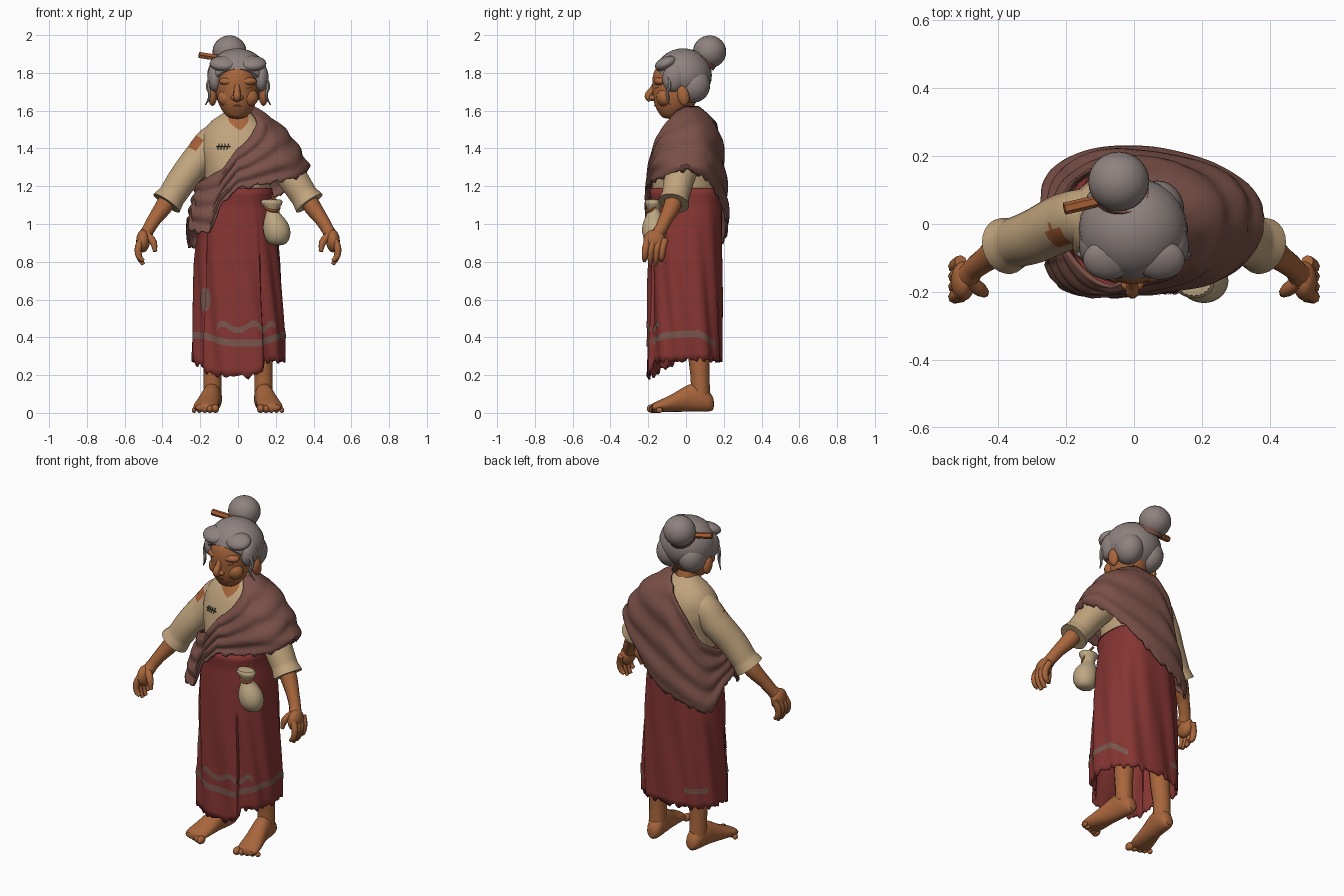
import bpy, bmesh, math
from mathutils import Matrix, Vector

cube = bpy.data.objects.get("Cube")
if cube:
    bpy.data.objects.remove(cube)


def material(name, rgb):
    lin = [((c / 255 + 0.055) / 1.055) ** 2.4 for c in rgb] + [1]
    m = bpy.data.materials.new(name)
    m.use_nodes = True
    m.diffuse_color = lin
    node = m.node_tree.nodes["Principled BSDF"]
    node.inputs["Base Color"].default_value = lin
    node.inputs["Roughness"].default_value = 0.9
    return m


skin = material("brown skin", (168, 102, 60))
hair = material("grey hair", (142, 130, 127))
cream = material("cream cloth", (192, 163, 125))
mauve = material("mauve wool", (121, 80, 71))
red = material("red cloth", (133, 53, 50))
trim = material("faded trim", (120, 86, 76))
sack = material("sack cloth", (190, 168, 132))
thread = material("dark thread", (66, 66, 60))
wood = material("orange wood", (165, 94, 54))
lip = material("dark skin", (135, 78, 48))
made = []


def finish(name, bm, mat, thick=0, subsurf=0):
    bmesh.ops.remove_doubles(bm, verts=bm.verts, dist=0.0001)
    bmesh.ops.recalc_face_normals(bm, faces=bm.faces)
    me = bpy.data.meshes.new(name)
    bm.to_mesh(me)
    bm.free()
    return add(name, me, mat, thick, subsurf)


def add(name, me, mat, thick=0, subsurf=0):
    ob = bpy.data.objects.new(name, me)
    bpy.context.collection.objects.link(ob)
    me.materials.clear()
    me.materials.append(mat)
    if thick:
        mod = ob.modifiers.new("Thickness", 'SOLIDIFY')
        mod.thickness, mod.offset = thick, 0
    if subsurf:
        ob.modifiers.new("Smooth", 'SUBSURF').levels = subsurf
    made.append(ob)
    return ob


def lerp(table, k):
    """Interpolate rows of (key, value, ...) at key k."""
    if k <= table[0][0]:
        return table[0][1:]
    for a, b in zip(table, table[1:]):
        if k <= b[0]:
            f = (k - a[0]) / (b[0] - a[0])
            return tuple(p + (q - p) * f for p, q in zip(a[1:], b[1:]))
    return table[-1][1:]


def envelope(table, power=2.4, fold=lambda a, z, t: 0):
    """Body surface from rows of (z, left, right, front, back)."""
    def pos(a, z, t, off=0):
        left, right, front, back = lerp(table, z)
        d = off + fold(a, z, t)
        c, s = math.cos(a), math.sin(a)
        rx = (left if c > 0 else right) + d
        ry = (back - front) / 2 + d
        x = math.copysign(abs(c) ** (2 / power), c) * rx
        y = math.copysign(abs(s) ** (2 / power), s) * ry
        return Vector((x, y + (front + back) / 2, z))
    return pos


def sheet(name, pos, mat, start, end, top, bottom, rows, off=0, thick=0.0, jag=0.0, step=3):
    """Cloth wrapped on an envelope between two height functions of angle."""
    bm = bmesh.new()
    grid = []
    n = round((end - start) / step)
    for i in range(n + 1):
        d = start + (end - start) * i / n
        a = math.radians(d)
        col = []
        for j in range(rows + 1):
            t = j / rows
            z = top(d) + (bottom(d) - top(d)) * t
            if j == rows:
                z += jag * (math.sin(23 * a) + math.sin(37 * a + 1))
            col.append(bm.verts.new(pos(a, z, t, off)))
        grid.append(col)
    for p, q in zip(grid, grid[1:]):
        for j in range(rows):
            bm.faces.new((p[j], q[j], q[j + 1], p[j + 1]))
    return finish(name, bm, mat, thick)


def loft(name, rings, mat, axis='Z', seg=20):
    """Rings of (position, centre1, centre2, radius1, radius2) along an axis."""
    bm = bmesh.new()
    loops = []
    for p, c1, c2, r1, r2 in rings:
        pts = [(c1 + r1 * math.cos(k * math.tau / seg), c2 + r2 * math.sin(k * math.tau / seg))
               for k in range(seg)]
        loops.append([bm.verts.new((u, v, p) if axis == 'Z' else (u, p, v)) for u, v in pts])
    for p, q in zip(loops, loops[1:]):
        for k in range(seg):
            bm.faces.new((p[k], p[(k + 1) % seg], q[(k + 1) % seg], q[k]))
    bm.faces.new(loops[0])
    bm.faces.new(loops[-1])
    return finish(name, bm, mat, subsurf=1)


def ball(name, loc, size, mat, cut=None, tilt=0):
    bm = bmesh.new()
    bmesh.ops.create_uvsphere(bm, u_segments=24, v_segments=16, radius=1)
    bm.transform(Matrix.Translation(loc) @ Matrix.Rotation(tilt, 4, 'X') @ Matrix.Diagonal((*size, 1)))
    if cut:
        geom = bm.verts[:] + bm.edges[:] + bm.faces[:]
        bmesh.ops.bisect_plane(bm, geom=geom, plane_co=cut[0], plane_no=cut[1], clear_inner=True)
        bmesh.ops.holes_fill(bm, edges=[e for e in bm.edges if e.is_boundary])
    return finish(name, bm, mat)


def tube(name, pts, mat, bevel=3):
    """Smooth tube through points of (x, y, z, radius)."""
    cu = bpy.data.curves.new(name, 'CURVE')
    cu.dimensions = '3D'
    cu.bevel_depth, cu.bevel_resolution, cu.resolution_u = 1, bevel, 8
    cu.use_fill_caps = True
    sp = cu.splines.new('BEZIER')
    sp.bezier_points.add(len(pts) - 1)
    for b, p in zip(sp.bezier_points, pts):
        b.co, b.radius = p[:3], p[3]
        b.handle_left_type = b.handle_right_type = 'AUTO'
    tmp = bpy.data.objects.new(name + " path", cu)
    bpy.context.collection.objects.link(tmp)
    me = bpy.data.meshes.new_from_object(tmp.evaluated_get(bpy.context.evaluated_depsgraph_get()))
    bpy.data.objects.remove(tmp)
    return add(name, me, mat)


# Blouse body with a V of skin at the neckline
torso = envelope([(1.1, .165, .165, -.175, .165), (1.3, .18, .18, -.178, .155), (1.4, .19, .2, -.155, .16),
                  (1.48, .18, .19, -.125, .15), (1.54, .13, .15, -.09, .12), (1.6, .05, .06, -.045, .06)], 2.2)
sheet("blouse", torso, cream, 0, 360, lambda d: 1.6, lambda d: 1.08, 20)
sheet("neckline", torso, skin, 234, 312, lambda d: 1.6,
      lambda d: 1.495 + abs(d - 273) * 0.0025, 8, off=0.004)

# Wrapped skirt with an overlapping front panel
def skirt_fold(a, z, t):
    d = math.degrees(a) % 360
    low = min(1, max(0, (1.15 - z) * 2))
    panel = 0.016 * low if 222 < d < 295 else 0
    roll = 0.012 if z > 1.13 else 0
    corner = 0.03 * max(0, math.cos(a - math.radians(222))) ** 5
    return panel + roll - corner * low + low * 0.006 * math.sin(11 * a + 7 * z)

skirt = envelope([(.2, .24, .246, -.188, .182), (.4, .24, .242, -.185, .182), (.8, .216, .228, -.182, .185),
                  (1.0, .198, .205, -.178, .186), (1.1, .18, .182, -.175, .182),
                  (1.19, .162, .165, -.172, .17)], 2.5, skirt_fold)
hem = [(0, .28), (180, .28), (212, .245), (242, .2), (282, .19), (294, .22), (300, .27), (360, .28)]
sheet("skirt", skirt, red, 0, 360, lambda d: 1.19, lambda d: lerp(hem, d)[0], 26, thick=.012, jag=.008)

# Faded bands and patch on the skirt
band = [(189, .41), (225, .41), (265, .37), (290, .37), (330, .41), (375, .42), (411, .36)]
sheet("hem_band", skirt, trim, 189, 411, lambda d: lerp(band, d)[0] + .018,
      lambda d: lerp(band, d)[0] - .018, 2, off=.009)
sheet("back_band", skirt, trim, 111, 150, lambda d: .40, lambda d: .37, 2, off=.009)
zigzag = lambda d: .455 + .018 * math.sin(math.radians(d) * 13)
sheet("wavy_band", skirt, trim, 249, 318, lambda d: zigzag(d) + .016, lambda d: zigzag(d) - .016, 2, off=.009)
bulge = lambda d: .06 * math.sqrt(max(0, 1 - ((d - 222) / 15) ** 2)) + .004
sheet("skirt_patch", skirt, trim, 207, 237, lambda d: .6 + bulge(d), lambda d: .6 - bulge(d), 4, off=.009)

# Shawl over the left shoulder, low at the right hip, with a loose front tail
def shawl_fold(a, z, t):
    tail = 0.03 * max(0, math.cos(a - math.radians(232))) ** 12 * min(1, max(0, (1.25 - z) * 6))
    return .004 + tail + .007 * math.sin(t * 22 + 2 * math.sin(a)) + .004 * math.sin(5 * a + 9 * z)

shawl = envelope([(.88, .26, .285, -.2, .225), (1.1, .27, .24, -.2, .217), (1.2, .33, .21, -.196, .207),
                  (1.31, .37, .195, -.19, .193), (1.44, .292, .19, -.155, .178), (1.535, .205, .15, -.11, .15),
                  (1.62, .07, .07, -.045, .055)], 2.3, shawl_fold)
upper = [(180, 1.2), (225, 1.25), (250, 1.29), (270, 1.4), (288, 1.5), (308, 1.6), (360, 1.62), (425, 1.62),
         (450, 1.57), (480, 1.43), (510, 1.27), (540, 1.2)]
lower = [(180, 1.0), (204, 1.03), (210, .97), (243, .95), (252, 1.1), (270, 1.19), (330, 1.25), (360, 1.29),
         (390, 1.23), (420, 1.09), (450, .97), (480, .91), (504, .87), (516, .89), (540, 1.0)]
sheet("shawl", shawl, mauve, 180, 540, lambda d: lerp(upper, d)[0], lambda d: lerp(lower, d)[0], 26,
      thick=.012, jag=.007)

# Arms, hands, legs and feet on both sides
for s, side in ((-1, "right"), (1, "left")):
    def limb(part, pts, mat, bevel=3):
        return tube(f"{side}_{part}", [(s * x, y, z, r) for x, y, z, r in pts], mat, bevel)
    sleeve = limb("sleeve", [(.06, .03, 1.46, .06), (.125, .025, 1.445, .083), (.205, .005, 1.35, .085),
                             (.29, -.035, 1.24, .08), (.35, -.055, 1.15, .074), (.378, -.065, 1.11, .084)],
                  cream, 10)
    # Worn spot on the right shoulder
    if s < 0:
        sleeve.data.materials.append(wood)
        for f in sleeve.data.polygons:
            f.material_index = int((f.center - Vector((-.232, -.045, 1.43))).length < .042)
    limb("forearm", [(.34, -.05, 1.18, .05), (.395, -.075, 1.09, .046), (.445, -.11, 1.02, .036),
                     (.475, -.135, .97, .033), (.49, -.155, .94, .036)], skin)
    ball(f"{side}_palm", (s * .503, -.168, .91), (.036, .058, .06), skin, tilt=-.15)
    for i, tip in enumerate((.805, .785, .785, .805)):
        y = -.208 + i * .03
        limb(f"finger_{i + 1}", [(.51, y + .008, .92, .019), (.528, y - .006, .87, .019),
                                 (.522, y - .01, .825, .016), (.502, y - .012, tip, .01)], skin, 2)
    limb("thumb", [(.485, -.17, .945, .023), (.45, -.195, .905, .02), (.438, -.205, .855, .011)], skin, 2)
    limb("leg", [(.12, .06, .55, .065), (.13, .068, .3, .056), (.135, .074, .19, .05), (.135, .078, .09, .05)], skin)
    loft(f"{side}_foot", [(.15, s * .13, .045, .025, .03), (.125, s * .13, .06, .045, .055),
                          (.07, s * .135, .085, .052, .08), (.01, s * .142, .08, .052, .075),
                          (-.06, s * .157, .055, .06, .05), (-.13, s * .17, .038, .068, .033),
                          (-.19, s * .176, .027, .064, .022)], skin, 'Y')
    for i in range(5):
        r = .023 - .0022 * i
        ball(f"{side}_toe_{i + 1}", (s * (.12 + .028 * i), -.18 + .01 * i, r), (r * .9, r * 1.2, r), skin)
    # Ear, cheek, brow, closed eye, hair waves and loose strands
    ball(f"{side}_ear", (s * .135, -.015, 1.68), (.024, .032, .055), skin, tilt=.2)
    ball(f"{side}_cheek", (s * .052, -.113, 1.67), (.056, .044, .05), skin)
    ball(f"{side}_brow", (s * .045, -.135, 1.755), (.055, .036, .024), skin)
    limb("eye_crease", [(.025, -.16, 1.725, .002), (.045, -.16, 1.72, .004), (.07, -.146, 1.723, .002)], lip, 1)
    limb("loose_strand", [(.13, -.1, 1.8, .014), (.158, -.09, 1.73, .012), (.15, -.1, 1.68, .008),
                          (.172, -.085, 1.63, .003)], hair, 1)
    ball(f"{side}_hair_wave", (s * .075, -.105, 1.85), (.075, .062, .036), hair, tilt=.4)
    ball(f"{side}_temple_hair", (s * .122, -.062, 1.775), (.04, .062, .075), hair, tilt=-.3)
    ball(f"{side}_nape_hair", (s * .07, .04, 1.735), (.078, .088, .092), hair)

# Neck and head
loft("neck", [(1.46, 0, .01, .09, .075), (1.55, -.005, -.005, .06, .06), (1.66, -.005, -.01, .06, .065)], skin)
loft("head", [(1.555, -.005, -.085, .035, .035), (1.585, -.005, -.078, .072, .066), (1.63, -.005, -.06, .098, .11),
              (1.68, -.005, -.047, .112, .13), (1.74, -.005, -.042, .117, .138), (1.8, -.005, -.037, .113, .143),
              (1.87, -.005, -.02, .085, .115)], skin, seg=24)
tube("nose", [(-.005, -.16, 1.75, .012), (-.005, -.18, 1.71, .017), (-.005, -.2, 1.675, .02),
              (-.005, -.185, 1.655, .015)], skin)
ball("nostrils", (-.005, -.176, 1.668), (.034, .024, .017), skin)
tube("mouth", [(-.04, -.148, 1.622, .003), (-.005, -.163, 1.626, .006), (.03, -.148, 1.622, .003)], lip, 1)
ball("chin", (-.005, -.11, 1.592), (.045, .032, .028), skin)

# Hair, bun and hair stick
ball("hair_cap", (-.003, -.015, 1.787), (.16, .152, .143), hair, cut=((0, 0, 1.66), (0, 1, 1)))
ball("bun", (-.045, .125, 1.912), (.09, .088, .086), hair)
bm = bmesh.new()
bmesh.ops.create_cone(bm, segments=24, radius1=.078, radius2=.078, depth=.03, cap_ends=True)
bm.transform(Matrix.Translation((-.035, .088, 1.868)) @ Matrix.Rotation(-.6, 4, 'X'))
finish("bun_tie", bm, mauve)
tube("hair_stick", [(-.205, .045, 1.895, .018), (-.14, .06, 1.885, .018), (.03, .1, 1.87, .01)], wood, 1)

# Pouch hanging at the left hip
loft("pouch", [(.885, .21, -.16, .03, .025), (.905, .21, -.165, .06, .054), (.955, .207, -.168, .077, .07),
               (1.01, .2, -.168, .068, .062), (1.055, .185, -.17, .038, .036), (1.075, .18, -.17, .03, .03),
               (1.105, .18, -.175, .058, .044), (1.135, .175, -.175, .066, .048)], sack)
tube("pouch_cord", [(.14, -.185, 1.085, .007), (.18, -.208, 1.07, .009), (.215, -.18, 1.075, .008),
                    (.18, -.13, 1.15, .007)], wood, 1)

# Mended tear on the blouse
for i in range(4):
    a = math.radians(240 + i * 5)
    ends = [torso(a, 1.395, 0, .002), torso(a + .04, 1.425, 0, .002)]
    tube(f"stitch_{i + 1}", [(*p, .003) for p in ends], thread, 1)
tube("stitch_line", [(*torso(math.radians(d), 1.41, 0, .002), .003) for d in (237, 248, 260)], thread, 1)

# Smooth shading with sharp edges kept
bpy.ops.object.select_all(action='DESELECT')
for ob in made:
    ob.select_set(True)
bpy.context.view_layer.objects.active = made[0]
bpy.ops.object.shade_smooth_by_angle(angle=math.radians(50))
